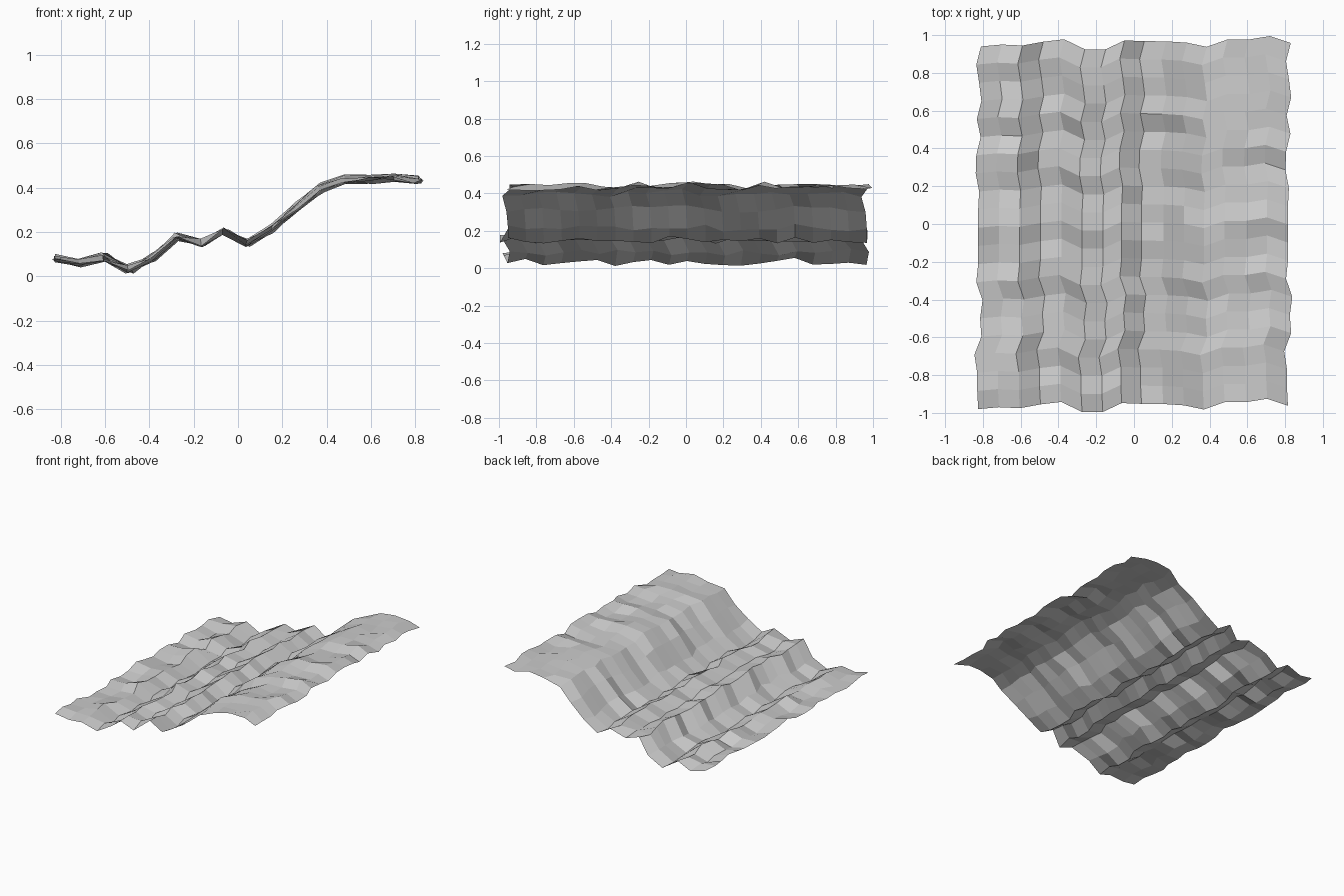
import bpy, bmesh, random

random.seed(7)

# Height profile running left to right, one (x, z) per column
profile = [(-.82, .078), (-.71, .06), (-.60, .088), (-.49, .033), (-.38, .085),
           (-.27, .178), (-.16, .152), (-.06, .2), (.045, .152), (.16, .212),
           (.27, .315), (.375, .395), (.485, .437), (.60, .437), (.71, .442), (.82, .433)]
# Sideways wobble of each column (in y) and of each row (in x, back to front)
col_shift = [-.02, -.01, -.015, .005, .018, -.035, -.035, .012,
             .008, .007, 0, -.022, .017, .017, .035, -.002]
row_shift = [.01, -.015, 0, .012, -.012, .008, -.015, -.018, 0, -.005, -.005,
             -.005, -.005, -.015, .018, .005, .012, -.025, -.01, -.01, -.005]
# Small rise and fall of each row
row_lift = [0, 0, 0, 0, .006, -.004, .004, -.004, -.004, .004, .01,
            .002, -.004, .003, -.004, -.004, .004, -.004, -.004, 0, 0]

# Faceted terrain sheet
bm = bmesh.new()
rows = []
for dx, dz, j in zip(row_shift, row_lift, range(21)):
    y = .96 - j * .096
    rows.append([bm.verts.new((x + dx, y + dy,
                               max(0.003, z + dz + random.uniform(-.018, .018))))
                 for (x, z), dy in zip(profile, col_shift)])
for back, front in zip(rows, rows[1:]):
    for i in range(len(profile) - 1):
        bm.faces.new((front[i], front[i + 1], back[i + 1], back[i]))

mesh = bpy.data.meshes.new("terrain_slope")
bm.to_mesh(mesh)
bm.free()
bpy.context.collection.objects.link(bpy.data.objects.new("terrain_slope", mesh))
